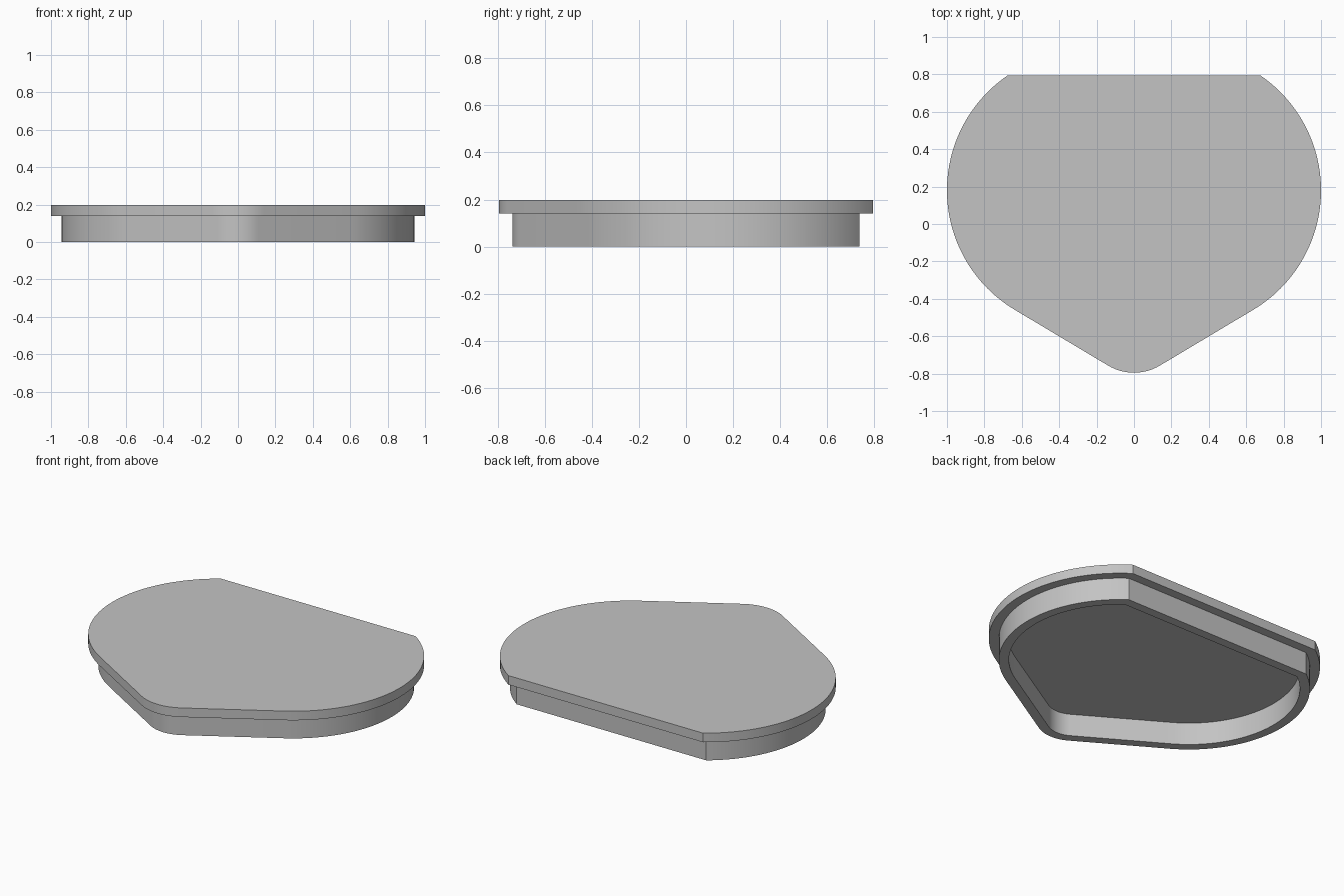
import bpy
import bmesh
from math import radians, asin, cos, sin, pi

cube = bpy.data.objects.get("Cube")
if cube:
    bpy.data.objects.remove(cube, do_unlink=True)

# Main dimensions
BACK = 0.795            # flat back edge at +y, rounded tip at -y
SIDE_R = 0.744          # radius of the bulging sides
SIDE_X, SIDE_Y = 1 - SIDE_R, 0.18
TIP_R = 0.27            # radius of the front tip
FLANK = radians(30.8)   # slope of the straight flanks
STEP = 0.057            # flange overhang and wall thickness
SKIRT_H, TOTAL_H = 0.14, 0.197


def arc(cx, cy, r, start, end, n):
    return [(cx + r * cos(start + (end - start) * i / n),
             cy + r * sin(start + (end - start) * i / n)) for i in range(n + 1)]


def outline(inset):
    """Closed outline, moved inwards by inset, counter-clockwise."""
    r, back = SIDE_R - inset, BACK - inset
    corner = asin((back - SIDE_Y) / r)
    side = arc(SIDE_X, SIDE_Y, r, FLANK - pi / 2, corner, 48)
    tip = arc(0, TIP_R - BACK, TIP_R - inset,
              -pi / 2 - FLANK, -pi / 2 + FLANK, 16)
    mirrored = [(-x, y) for x, y in reversed(side)]
    return tip + side + mirrored


# Cross-section from lid top, down the rim and skirt, up into the hollow
section = [(0, TOTAL_H), (0, SKIRT_H), (STEP, SKIRT_H), (STEP, 0),
           (2 * STEP, 0), (2 * STEP, SKIRT_H)]

bm = bmesh.new()
rings = [[bm.verts.new((x, y, z)) for x, y in outline(inset)]
         for inset, z in section]
for upper, lower in zip(rings, rings[1:]):
    for i in range(len(upper)):
        j = (i + 1) % len(upper)
        bm.faces.new((upper[i], lower[i], lower[j], upper[j]))
bm.faces.new(rings[0])
bm.faces.new(reversed(rings[-1]))
bmesh.ops.recalc_face_normals(bm, faces=bm.faces)

mesh = bpy.data.meshes.new("flanged_lid")
bm.to_mesh(mesh)
bm.free()
lid = bpy.data.objects.new("flanged_lid", mesh)
bpy.context.collection.objects.link(lid)

# Plain grey material
grey = bpy.data.materials.new("light_grey")
grey.use_nodes = True
colour = (0.55, 0.55, 0.55, 1)
grey.diffuse_color = colour
grey.node_tree.nodes["Principled BSDF"].inputs["Base Color"].default_value = colour
mesh.materials.append(grey)

# Smooth curved walls, sharp rims and corners
bpy.ops.object.select_all(action="DESELECT")
lid.select_set(True)
bpy.context.view_layer.objects.active = lid
bpy.ops.object.shade_smooth_by_angle(angle=radians(20))
